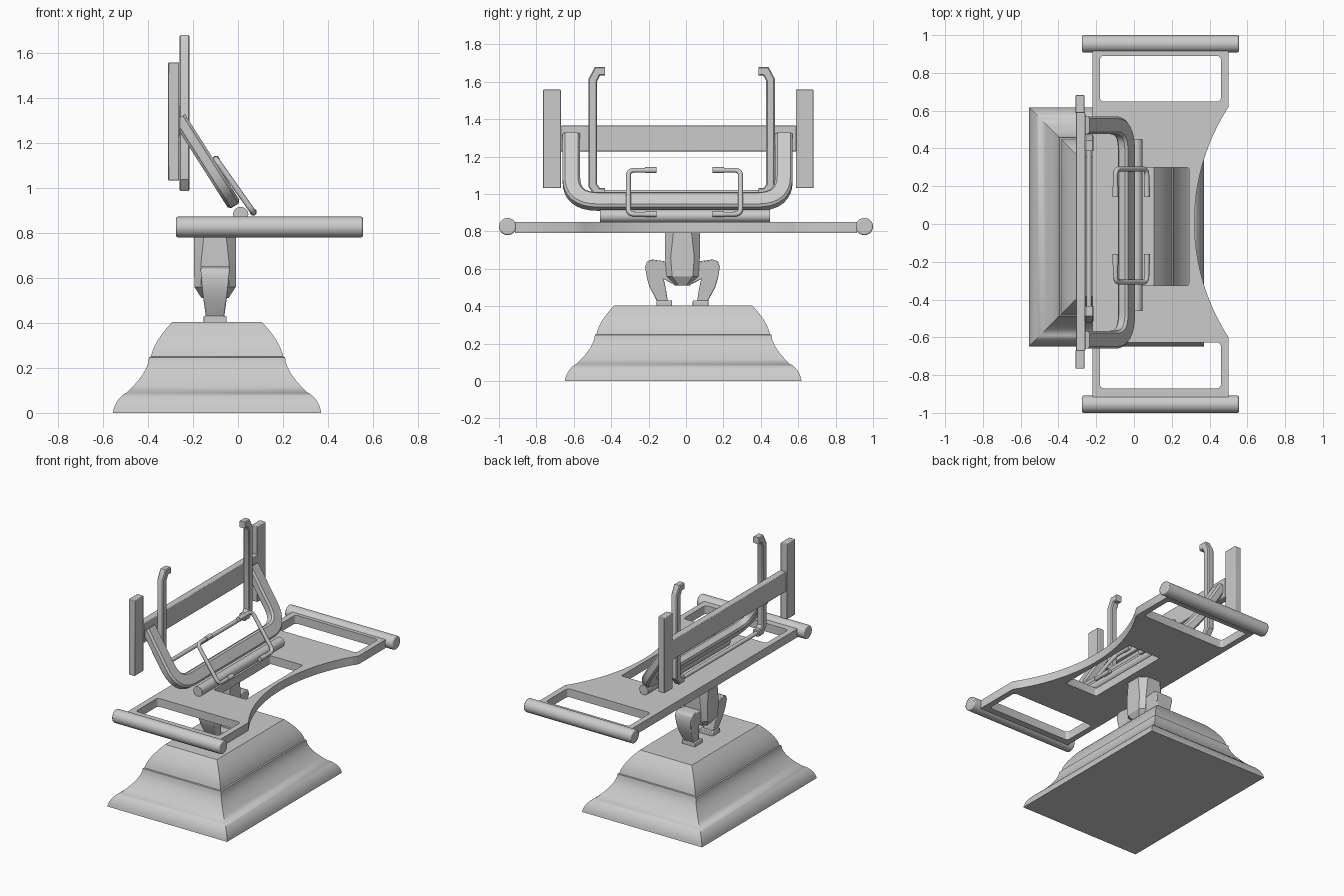
import bpy, bmesh, math
from mathutils import Vector as V

old = bpy.data.objects.get("Cube")
if old:
    bpy.data.objects.remove(old, do_unlink=True)

grey = bpy.data.materials.new("plain grey")
grey.use_nodes = True
grey.diffuse_color = (0.6, 0.6, 0.6, 1)
grey.node_tree.nodes["Principled BSDF"].inputs["Base Color"].default_value = (0.6, 0.6, 0.6, 1)


def activate(ob):
    bpy.ops.object.select_all(action="DESELECT")
    ob.select_set(True)
    bpy.context.view_layer.objects.active = ob


def finish(name, bm, bevel=0):
    bmesh.ops.recalc_face_normals(bm, faces=bm.faces)
    me = bpy.data.meshes.new(name)
    bm.to_mesh(me)
    bm.free()
    me.materials.append(grey)
    ob = bpy.data.objects.new(name, me)
    bpy.context.collection.objects.link(ob)
    activate(ob)
    bpy.ops.object.shade_smooth_by_angle(angle=math.radians(32))
    if bevel:
        mod = ob.modifiers.new("soft_edges", "BEVEL")
        mod.width = bevel
        mod.segments = 2
        mod.limit_method = "ANGLE"
    return ob


def loft(name, rings, bevel=0):
    """Skin a list of equal-length point rings and cap both ends."""
    bm = bmesh.new()
    rows = [[bm.verts.new(p) for p in r] for r in rings]
    n = len(rows[0])
    for a, b in zip(rows, rows[1:]):
        for i in range(n):
            j = (i + 1) % n
            bm.faces.new((a[i], a[j], b[j], b[i]))
    bm.faces.new(rows[0][::-1])
    bm.faces.new(rows[-1])
    return finish(name, bm, bevel)


def box(name, x, y, z, bevel=0.004):
    rings = [[(x[0], y[0], h), (x[1], y[0], h), (x[1], y[1], h), (x[0], y[1], h)] for h in z]
    return loft(name, rings, bevel)


def fillet(pts, r, steps=6):
    """Round the inner corners of an open path."""
    pts = [V(p) for p in pts]
    out = [pts[0]]
    for a, b, c in zip(pts, pts[1:], pts[2:]):
        p, q = b + (a - b).normalized() * r, b + (c - b).normalized() * r
        for k in range(steps + 1):
            t = k / steps
            out.append(p * (1 - t) ** 2 + b * 2 * t * (1 - t) + q * t * t)
    return out + [pts[-1]]


def disc(r, n=12):
    return [(r * math.cos(i * math.tau / n), r * math.sin(i * math.tau / n)) for i in range(n)]


def slab(w, t, c):
    return [(w, c - t), (w, t - c), (w - c, t), (c - w, t),
            (-w, t - c), (-w, c - t), (c - w, -t), (w - c, -t)]


def sweep(name, pts, normal, section, bevel=0):
    """Carry a section along a planar path with mitred joints."""
    pts, normal = [V(p) for p in pts], V(normal).normalized()
    rings = []
    for i, p in enumerate(pts):
        d0 = (p - pts[i - 1]).normalized() if i else (pts[1] - p).normalized()
        d1 = (pts[i + 1] - p).normalized() if i < len(pts) - 1 else d0
        t = (d0 + d1).normalized()
        side = normal.cross(t) / max(t.dot(d0), 0.3)
        rings.append([p + side * a + normal * b for a, b in section])
    return loft(name, rings, bevel)


# Stepped moulded plinth
def arc(a, b, mid):
    pts = []
    for k in range(7):
        t = k / 6
        pts.append([a[i] * (1 - t) ** 2 + mid[i] * 2 * t * (1 - t) + b[i] * t * t for i in (0, 1)])
    return pts


profile = (arc((0.463, 0), (0.41, 0.087), (0.455, 0.055))
           + arc((0.402, 0.09), (0.302, 0.247), (0.305, 0.18))
           + arc((0.294, 0.25), (0.2, 0.403), (0.28, 0.32)))
loft("plinth", [[(-0.093 + sx * h, -0.015 + sy * (h + 0.17), z)
                 for sx, sy in ((-1, -1), (1, -1), (1, 1), (-1, 1))] for h, z in profile])

# Post under the board
post = []
for z, hx, hy, c in ((0.51, 0.06, 0.04, 0.02), (0.56, 0.092, 0.085, 0.03),
                     (0.66, 0.093, 0.093, 0.03), (0.8, 0.093, 0.093, 0.045)):
    post.append([(-0.102 + a, -0.019 + b, z) for a, b in slab(hx, hy, c)])
loft("post", post)

# Bowed legs with small feet
outline = [(0, 0.65), (0.09, 0.64), (0.16, 0.65), (0.19, 0.64), (0.2, 0.61), (0.19, 0.55),
           (0.175, 0.5), (0.135, 0.425), (0.078, 0.425), (0.088, 0.49),
           (0.1, 0.545), (0.06, 0.523), (0, 0.515)]
for s, side in ((1, "left"), (-1, "right")):
    rings = []
    for e in (-1, 1):
        rings.append([(-0.102 + e * (0.04 + 0.024 * min(1, (z - 0.42) / 0.18)),
                       -0.019 + s * u, z) for u, z in outline])
    loft(side + "_leg", rings, 0.006)
    ys = sorted((-0.019 + s * 0.055, -0.019 + s * 0.14))
    box(side + "_foot", (-0.154, -0.05), ys, (0.4, 0.43))

# Board with a concave edge, two grip holes and a slot
def rounded_rect(x0, x1, y0, y1, r=0.02):
    pts = []
    for cx, cy, q in ((x1 - r, y1 - r, 0), (x0 + r, y1 - r, 1), (x0 + r, y0 + r, 2), (x1 - r, y0 + r, 3)):
        for k in range(5):
            a = (q + k / 4) * math.pi / 2
            pts.append((cx + r * math.cos(a), cy + r * math.sin(a)))
    return pts


edge = [(0.5, 0.915), (-0.22, 0.915), (-0.22, -0.915), (0.5, -0.915)]
for k in range(25):
    v = -0.61 + 1.22 * k / 24
    edge.append((1.44 - math.sqrt(1.12 ** 2 - v * v), v + 0.01))
curve = bpy.data.curves.new("board", "CURVE")
curve.dimensions = "2D"
curve.fill_mode = "BOTH"
curve.extrude = 0.029
for loop in (edge, rounded_rect(-0.18, 0.46, 0.648, 0.89), rounded_rect(-0.18, 0.46, -0.87, -0.628),
             rounded_rect(0.04, 0.29, -0.325, 0.3, 0.01)):
    sp = curve.splines.new("POLY")
    sp.points.add(len(loop) - 1)
    for pt, (x, y) in zip(sp.points, loop):
        pt.co = (x, y, 0, 1)
    sp.use_cyclic_u = True
curve.materials.append(grey)
board = bpy.data.objects.new("board", curve)
board.location.z = 0.821
bpy.context.collection.objects.link(board)
activate(board)
bpy.ops.object.convert(target="MESH")
bpy.ops.object.shade_smooth_by_angle(angle=math.radians(32))

# Round grips at both ends
for s, side in ((1, "left"), (-1, "right")):
    sweep(side + "_grip", [(-0.275, s * 0.954, 0.826), (0.555, s * 0.954, 0.826)],
          (0, 0, 1), disc(0.046, 28), 0.007)

# Cylinder on the board carrying the arms
sweep("pivot_bar", [(0.012, -0.46, 0.882), (0.012, 0.45, 0.882)], (0, 0, 1), disc(0.034, 20))

# Leaning U-shaped arm
slope = V((-0.214, 0, 0.337))
lean = slope.cross(V((0, 1, 0)))
top, low = V((-0.262, 0, 1.311)), V((-0.039, 0, 0.96))
ends = [top + V((0, -0.613, 0)), low + V((0, -0.613, 0)), low + V((0, 0.523, 0)), top + V((0, 0.523, 0))]
sweep("u_arm", fillet(ends, 0.14, 8), lean, slab(0.047, 0.031, 0.012))

# Back frame: two uprights and a rail
box("left_upright", (-0.31, -0.262), (0.587, 0.682), (1.032, 1.558))
box("right_upright", (-0.31, -0.262), (-0.765, -0.668), (1.032, 1.558))
box("back_rail", (-0.306, -0.258), (-0.67, 0.59), (1.228, 1.365))

# Hooked posts joined by a thin rod
hook = [(0.41, 1.657), (0.45, 1.657), (0.475, 1.61), (0.475, 1.045), (0.45, 1.01), (0.41, 1.01)]
for s, side in ((1, "left"), (-1, "right")):
    sweep(side + "_hook", [(-0.238, -0.023 + s * u, z) for u, z in hook],
          (1, 0, 0), slab(0.023, 0.023, 0.006))
sweep("hook_rod", [(-0.238, -0.45, 1.008), (-0.238, 0.4, 1.008)], (0, 0, 1), disc(0.014))

# Pair of open wire brackets on the arm
hi, lo = V((-0.098, 0, 1.127)), V((0.068, 0, 0.892))
for s, side in ((1, "left"), (-1, "right")):
    inner, outer = V((0, -0.008 + s * 0.15, 0)), V((0, -0.008 + s * 0.3, 0))
    path = fillet([hi + inner, hi + outer, lo + outer, lo + inner], 0.035)
    sweep(side + "_bracket", path, (hi - lo).cross(V((0, 1, 0))), disc(0.013))
    for tag, p in (("upper", hi), ("lower", lo)):
        sweep(side + "_" + tag + "_sleeve", [p + inner, p + inner + V((0, s * 0.06, 0))],
              (0, 0, 1), disc(0.016))
